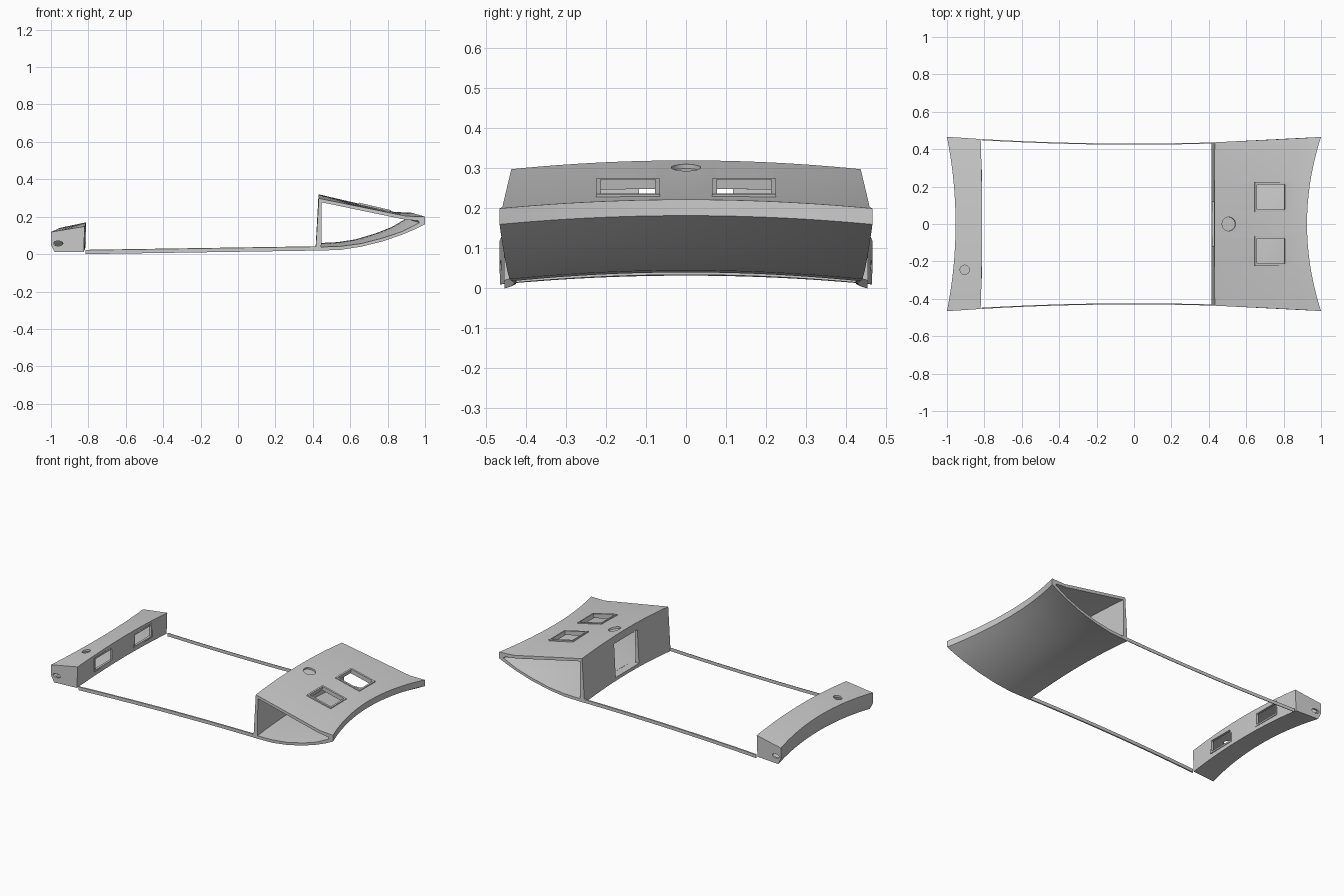
import bpy, bmesh, math
from mathutils import Matrix

if "Cube" in bpy.data.objects:
    bpy.data.objects.remove(bpy.data.objects["Cube"])

ARCH = 0.022


def place(x, z, t):
    """Map a side-profile point to the crowned, waisted body at t in [-1, 1] across."""
    c = 1 - t * t
    bow = 0.0
    if x > 0.42:
        bow = 0.075 * (x - 0.42) / 0.58
    elif x < -0.8:
        bow = -0.008 - 0.038 * (-x - 0.82) / 0.18
    return (x - bow * c, t * (0.43 + 0.036 * x * x), z + ARCH * c)


def finish(name, bm):
    bmesh.ops.recalc_face_normals(bm, faces=bm.faces)
    me = bpy.data.meshes.new(name)
    bm.to_mesh(me)
    bm.free()
    ob = bpy.data.objects.new(name, me)
    bpy.context.collection.objects.link(ob)
    return ob


def sweep(name, profile, t0=-1.0, t1=1.0, n=24):
    bm = bmesh.new()
    rows = []
    for i in range(n + 1):
        t = t0 + (t1 - t0) * i / n
        rows.append([bm.verts.new(place(x, z, t)) for x, z in profile])
    k = len(profile)
    for a, b in zip(rows, rows[1:]):
        for j in range(k):
            bm.faces.new((a[j], a[(j + 1) % k], b[(j + 1) % k], b[j]))
    bm.faces.new(rows[0])
    bm.faces.new(rows[-1])
    return finish(name, bm)


def box(name, loc, size, tilt=0.0):
    bm = bmesh.new()
    m = (Matrix.Translation(loc) @ Matrix.Rotation(tilt, 4, 'Y')
         @ Matrix.Diagonal((*size, 1)))
    bmesh.ops.create_cube(bm, size=1, matrix=m)
    return finish(name, bm)


def disc(name, loc, size, rot=(0.0, 'Y')):
    bm = bmesh.new()
    m = (Matrix.Translation(loc) @ Matrix.Rotation(rot[0], 4, rot[1])
         @ Matrix.Diagonal((*size, 1)))
    bmesh.ops.create_cone(bm, cap_ends=True, segments=24, radius1=0.5,
                          radius2=0.5, depth=1, matrix=m)
    return finish(name, bm)


def cut(ob, cutter, keep=False):
    mod = ob.modifiers.new("cut", 'BOOLEAN')
    mod.operation = 'DIFFERENCE'
    mod.solver = 'EXACT'
    mod.object = cutter
    bpy.context.view_layer.objects.active = ob
    bpy.ops.object.modifier_apply(modifier=mod.name)
    if not keep:
        bpy.data.objects.remove(cutter)


def smooth(ob):
    bpy.ops.object.select_all(action='DESELECT')
    ob.select_set(True)
    bpy.context.view_layer.objects.active = ob
    bpy.ops.object.shade_smooth_by_angle(angle=math.radians(25))


# Bow cabin: hollow shell, open at both sides
bow_outer = [(0.415, 0.018), (0.55, 0.023), (0.66, 0.04), (0.78, 0.07), (0.88, 0.105),
             (0.95, 0.135), (1.0, 0.16), (1.0, 0.2), (0.9, 0.203), (0.432, 0.298)]
bow_inner = [(0.445, 0.038), (0.55, 0.042), (0.66, 0.057), (0.78, 0.088), (0.88, 0.122),
             (0.97, 0.168), (0.965, 0.178), (0.88, 0.187), (0.447, 0.277)]
cabin = sweep("bow_cabin", bow_outer)
cut(cabin, sweep("cabin_void", bow_inner, -1.1, 1.1))

# Doorway in the cabin's rear wall
cut(cabin, box("door_void", (0.43, 0, 0.166), (0.07, 0.236, 0.212)))

# Deck windows with raised frames
tilt = math.atan(0.233)
for s, side in ((1, "left"), (-1, "right")):
    loc = (0.73, s * 0.145, 0.2475)
    hole = box("hole", loc, (0.155, 0.135, 0.07), tilt)
    frame = box("deck_window_frame_" + side, loc, (0.175, 0.16, 0.016), tilt)
    cut(frame, hole, keep=True)
    cut(cabin, hole)

# Round lamp recess near the top of the deck
cut(cabin, disc("lamp_void", (0.507, 0, 0.302), (0.074, 0.074, 0.022), (tilt, 'Y')))
smooth(cabin)

# Stern box: hollow with closed ends
stern_outer = [(-0.98, 0.01), (-0.825, 0.012), (-0.82, 0.148), (-1.0, 0.118), (-1.0, 0.05)]
stern_inner = [(-0.97, 0.022), (-0.837, 0.024), (-0.834, 0.133), (-0.987, 0.107), (-0.987, 0.053)]
stern = sweep("stern_box", stern_outer)
cut(stern, sweep("stern_void", stern_inner, -0.975, 0.975))

# Stern windows with frames, and side slots
for s, side in ((1, "left"), (-1, "right")):
    loc = (-0.815, s * 0.2, 0.1)
    hole = box("hole", loc, (0.08, 0.165, 0.07))
    frame = box("stern_window_frame_" + side, (-0.82, s * 0.2, 0.1), (0.014, 0.185, 0.09))
    cut(frame, hole, keep=True)
    cut(stern, hole)
    cut(stern, disc("slot", (-0.962, s * 0.46, 0.057), (0.052, 0.026, 0.06),
                    (math.pi / 2, 'X')))

# Filler hole in the stern top
cut(stern, disc("filler_void", (-0.905, -0.245, 0.15), (0.05, 0.05, 0.06)))
smooth(stern)

# Thin side rails joining stern and bow
for s, side in ((1, "left"), (-1, "right")):
    bm = bmesh.new()
    prev = None
    n = 24
    for i in range(n + 1):
        f = i / n
        x = -0.815 + 1.24 * f
        y = 0.43 + 0.036 * x * x
        z = 0.019 * f
        ring = [bm.verts.new((x, s * (y + dy), z + dz)) for dy, dz in
                ((-0.006, 0.002), (0, 0), (0, 0.021), (-0.006, 0.023))]
        if prev:
            for j in range(4):
                k = (j + 1) % 4
                bm.faces.new((prev[j], prev[k], ring[k], ring[j]))
        else:
            bm.faces.new(ring)
        prev = ring
    bm.faces.new(prev)
    smooth(finish("side_rail_" + side, bm))
